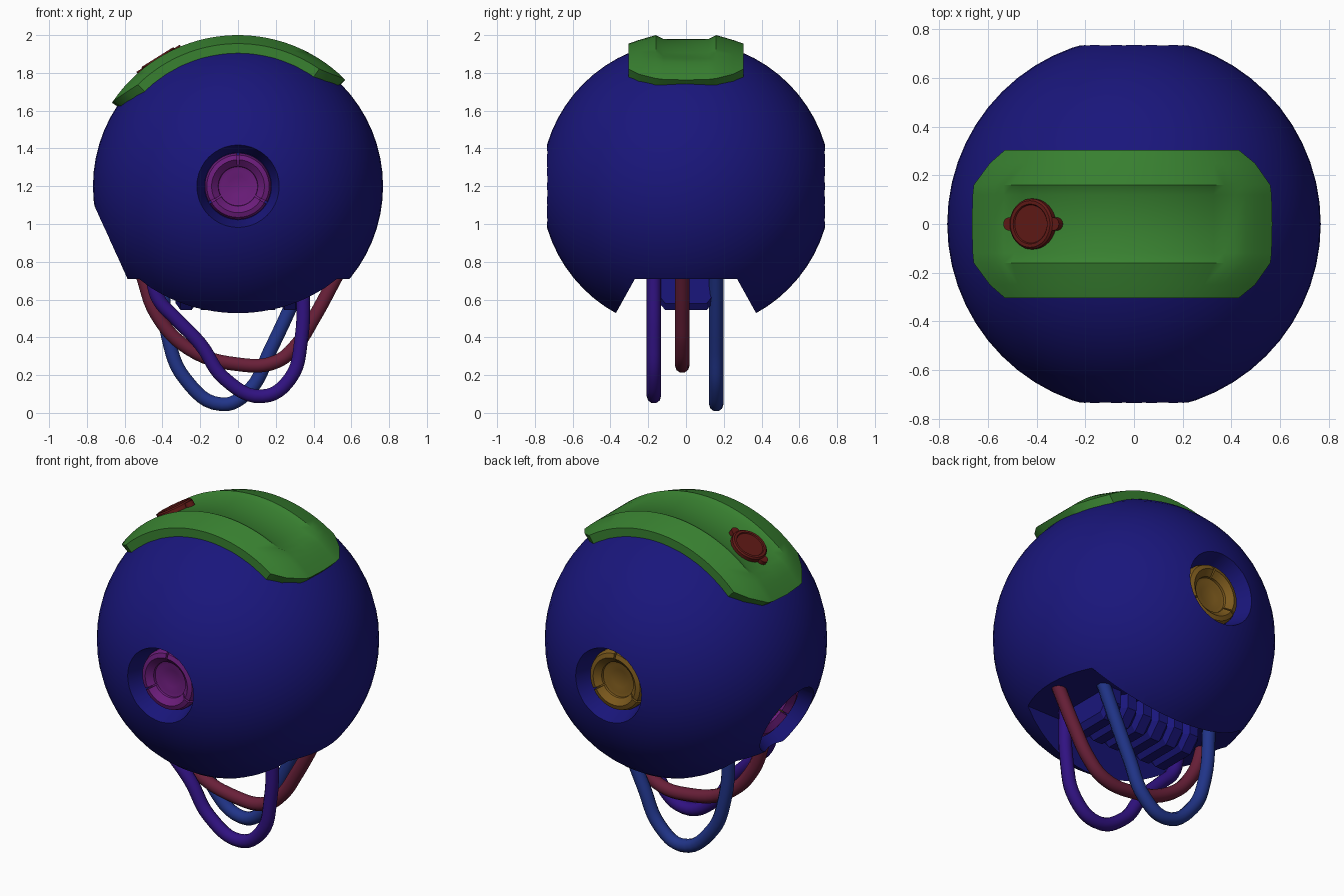
import bpy, bmesh, math
from mathutils import Vector, Matrix

if "Cube" in bpy.data.objects:
    bpy.data.objects.remove(bpy.data.objects["Cube"])

CENTRE = Vector((0, 0, 1.2))
R = 0.768

def mat(name, rgb):
    m = bpy.data.materials.new(name)
    m.diffuse_color = (*rgb, 1)
    m.use_nodes = True
    m.node_tree.nodes["Principled BSDF"].inputs["Base Color"].default_value = m.diffuse_color
    return m

navy = mat("navy", (0.01, 0.008, 0.2))
green = mat("green", (0.04, 0.22, 0.03))
red = mat("red", (0.12, 0.01, 0.008))
magenta = mat("magenta", (0.15, 0.012, 0.2))
gold = mat("gold", (0.2, 0.1, 0.012))
lime = mat("lime", (0.2, 0.25, 0.02))
crimson = mat("crimson", (0.14, 0.014, 0.04))
blue = mat("blue", (0.015, 0.035, 0.25))
indigo = mat("indigo", (0.03, 0.006, 0.22))

def finish(name, bm, material, matrix=Matrix(), angle=30):
    bmesh.ops.recalc_face_normals(bm, faces=bm.faces)
    me = bpy.data.meshes.new(name)
    bm.to_mesh(me)
    bm.free()
    ob = bpy.data.objects.new(name, me)
    bpy.context.collection.objects.link(ob)
    ob.matrix_world = matrix
    if material:
        me.materials.append(material)
    smooth(ob, angle)
    return ob

def smooth(ob, angle=30):
    bpy.ops.object.select_all(action='DESELECT')
    ob.select_set(True)
    bpy.context.view_layer.objects.active = ob
    bpy.ops.object.shade_smooth_by_angle(angle=math.radians(angle))

def aim(direction):
    """Frame at the ball centre with local z pointing outwards."""
    return Matrix.Translation(CENTRE) @ Vector(direction).to_track_quat('Z', 'Y').to_matrix().to_4x4()

def lathe(bm, profile, a0=0, a1=360, steps=40):
    """Sweep a closed (radius, height) profile about z."""
    full = a1 - a0 >= 360
    rings = []
    for i in range(steps if full else steps + 1):
        a = math.radians(a0 + (a1 - a0) * i / steps)
        rings.append([bm.verts.new((r * math.cos(a), r * math.sin(a), z)) for r, z in profile])
    n = len(profile)
    for i in range(steps):
        p, q = rings[i], rings[(i + 1) % len(rings)]
        for j in range(n):
            k = (j + 1) % n
            bm.faces.new((p[j], p[k], q[k], q[j]))
    if not full:
        bm.faces.new(rings[0])
        bm.faces.new(rings[-1])
    bmesh.ops.remove_doubles(bm, verts=bm.verts, dist=1e-5)

def prism(bm, pts, x0, x1):
    """Extrude a (y, z) outline along x."""
    a = [bm.verts.new((x0, y, z)) for y, z in pts]
    b = [bm.verts.new((x1, y, z)) for y, z in pts]
    bm.faces.new(a)
    bm.faces.new(b)
    for i in range(len(pts)):
        j = (i + 1) % len(pts)
        bm.faces.new((a[i], a[j], b[j], b[i]))

def cut(ob, cutter):
    m = ob.modifiers.new("cut", 'BOOLEAN')
    m.operation, m.solver, m.object = 'DIFFERENCE', 'EXACT', cutter
    bpy.context.view_layer.objects.active = ob
    bpy.ops.object.modifier_apply(modifier=m.name)
    bpy.data.objects.remove(cutter)

# ball shell
bm = bmesh.new()
bmesh.ops.create_uvsphere(bm, u_segments=56, v_segments=32, radius=R)
ball = finish("ball_shell", bm, navy, Matrix.Translation(CENTRE))

# three round sockets, each with a split ring and a dished glass
a = math.radians(24.5)
lenses = [("front", (0, -1, 0), magenta, magenta), ("back", (0, 1, 0), gold, gold),
          ("side", (-math.cos(a), 0, -math.sin(a)), magenta, lime)]
for name, d, ring_mat, glass_mat in lenses:
    frame = aim(d)
    bm = bmesh.new()
    bmesh.ops.create_cone(bm, cap_ends=True, segments=40, radius1=0.178, radius2=0.262, depth=0.24,
                          matrix=Matrix.Translation((0, 0, 0.74)))
    cut(ball, finish("cutter", bm, None, frame))
    bm = bmesh.new()
    for k in range(3):
        lathe(bm, [(0.176, 0.60), (0.176, 0.645), (0.165, 0.672), (0.14, 0.68), (0.105, 0.65), (0.098, 0.60)],
              92 + 120 * k, 208 + 120 * k, 14)
    finish(name + "_lens_ring", bm, ring_mat, frame)
    bm = bmesh.new()
    lathe(bm, [(0, 0.59), (0.165, 0.59), (0.165, 0.645), (0.13, 0.65), (0.10, 0.635), (0.085, 0.635),
               (0.05, 0.625), (0, 0.622)])
    finish(name + "_lens_glass", bm, glass_mat, frame)

# trough cut along the underside
bm = bmesh.new()
prism(bm, [(-0.27, 0.71), (0.27, 0.71), (0.48, 0.332), (-0.48, 0.332)], -1, 1)
cut(ball, finish("cutter", bm, None))
smooth(ball)

# ribbed block hanging in the trough
bm = bmesh.new()
def rib_outline(s):
    return [(-0.18 + s, 0.72), (-0.18 + s, 0.625), (-0.11, 0.545 + s), (0.11, 0.545 + s),
            (0.18 - s, 0.625), (0.18 - s, 0.72)]
for i in range(6):
    x = -0.33 + 0.11 * i
    sections = [(x, 0.035), (x + 0.025, 0), (x + 0.085, 0), (x + 0.11, 0.035)]
    loops = [[bm.verts.new((sx, y, z)) for y, z in rib_outline(s)] for sx, s in sections]
    for p, q in zip(loops, loops[1:]):
        for j in range(6):
            k = (j + 1) % 6
            bm.faces.new((p[j], p[k], q[k], q[j]))
    bm.faces.new(loops[0])
    bm.faces.new(loops[-1])
finish("underside_ribs", bm, navy, angle=25)

# curved top cover: rows of (y, height, left angle, right angle)
half = [(0.305, 0.755, 44.6, 34.7), (0.25, 0.774, 50, 40), (0.16, 0.80, 55.5, 44.5),
        (0.12, 0.78, 56, 45), (0, 0.779, 56.5, 45.3)]
rows = [(-y, h, l, r) for y, h, l, r in half] + half[-2::-1]
N = 30
bm = bmesh.new()
top, bottom = [], []
for y, h, l, r in rows:
    t, b = [], []
    for i in range(N + 1):
        deg = -l + (l + r) * i / N
        # the middle of the cover is dished between raised ends
        out = h
        if abs(y) < 0.15:
            ramp = min(1, max(0, (deg + 45) / 5, 0) if deg < 0 else max(0, (33 - deg) / 5))
            out = 0.80 + (h - 0.80) * ramp
        under = math.sqrt(R * R - y * y) - 0.012
        s, c = math.sin(math.radians(deg)), math.cos(math.radians(deg))
        t.append(bm.verts.new((out * s, y, 1.2 + out * c)))
        b.append(bm.verts.new((under * s, y, 1.2 + under * c)))
    top.append(t)
    bottom.append(b)
for grid in (top, bottom):
    for p, q in zip(grid, grid[1:]):
        for i in range(N):
            bm.faces.new((p[i], p[i + 1], q[i + 1], q[i]))
for k in (0, -1):
    for i in range(N):
        bm.faces.new((top[k][i], top[k][i + 1], bottom[k][i + 1], bottom[k][i]))
    for j in range(len(rows) - 1):
        bm.faces.new((top[j][k], top[j + 1][k], bottom[j + 1][k], bottom[j][k]))
finish("top_cover", bm, green, angle=35)

# round cap with two ears
a = math.radians(32)
bm = bmesh.new()
lathe(bm, [(0, 0.76), (0.104, 0.76), (0.104, 0.798), (0.096, 0.806), (0.082, 0.806), (0.078, 0.800), (0, 0.800)])
for s in (-1, 1):
    bmesh.ops.create_cone(bm, cap_ends=True, segments=16, radius1=0.027, radius2=0.027, depth=0.045,
                          matrix=Matrix.Translation((s * 0.108, 0, 0.776)))
across = Vector((math.cos(a), 0, math.sin(a)))
out = Vector((-math.sin(a), 0, math.cos(a)))
frame = Matrix((across, out.cross(across), out)).transposed().to_4x4()
finish("round_cap", bm, red, Matrix.Translation(CENTRE) @ frame)

# hanging cables, each in its own xz plane
def cable(name, y, pts, material):
    cu = bpy.data.curves.new(name, 'CURVE')
    cu.dimensions = '3D'
    cu.bevel_depth, cu.bevel_resolution = 0.038, 3
    cu.resolution_u, cu.use_fill_caps = 6, True
    sp = cu.splines.new('BEZIER')
    sp.bezier_points.add(len(pts) - 1)
    for bp, (x, z) in zip(sp.bezier_points, pts):
        bp.co = (x, y, z)
        bp.handle_left_type = bp.handle_right_type = 'AUTO'
    cu.materials.append(material)
    ob = bpy.data.objects.new(name, cu)
    bpy.context.collection.objects.link(ob)

cable("middle_cable", -0.02, [(-0.51, 0.74), (-0.43, 0.52), (-0.26, 0.34), (0, 0.257), (0.2, 0.27),
                              (0.31, 0.36), (0.4, 0.5), (0.53, 0.74)], crimson)
cable("front_cable", -0.17, [(-0.46, 0.74), (-0.42, 0.6), (-0.33, 0.5), (-0.2, 0.365), (-0.07, 0.18), (0.13, 0.088),
                             (0.275, 0.18), (0.335, 0.39), (0.345, 0.74)], indigo)
cable("back_cable", 0.16, [(-0.4, 0.74), (-0.37, 0.4), (-0.28, 0.18), (-0.085, 0.045), (0.06, 0.12),
                           (0.17, 0.33), (0.36, 0.74)], blue)
